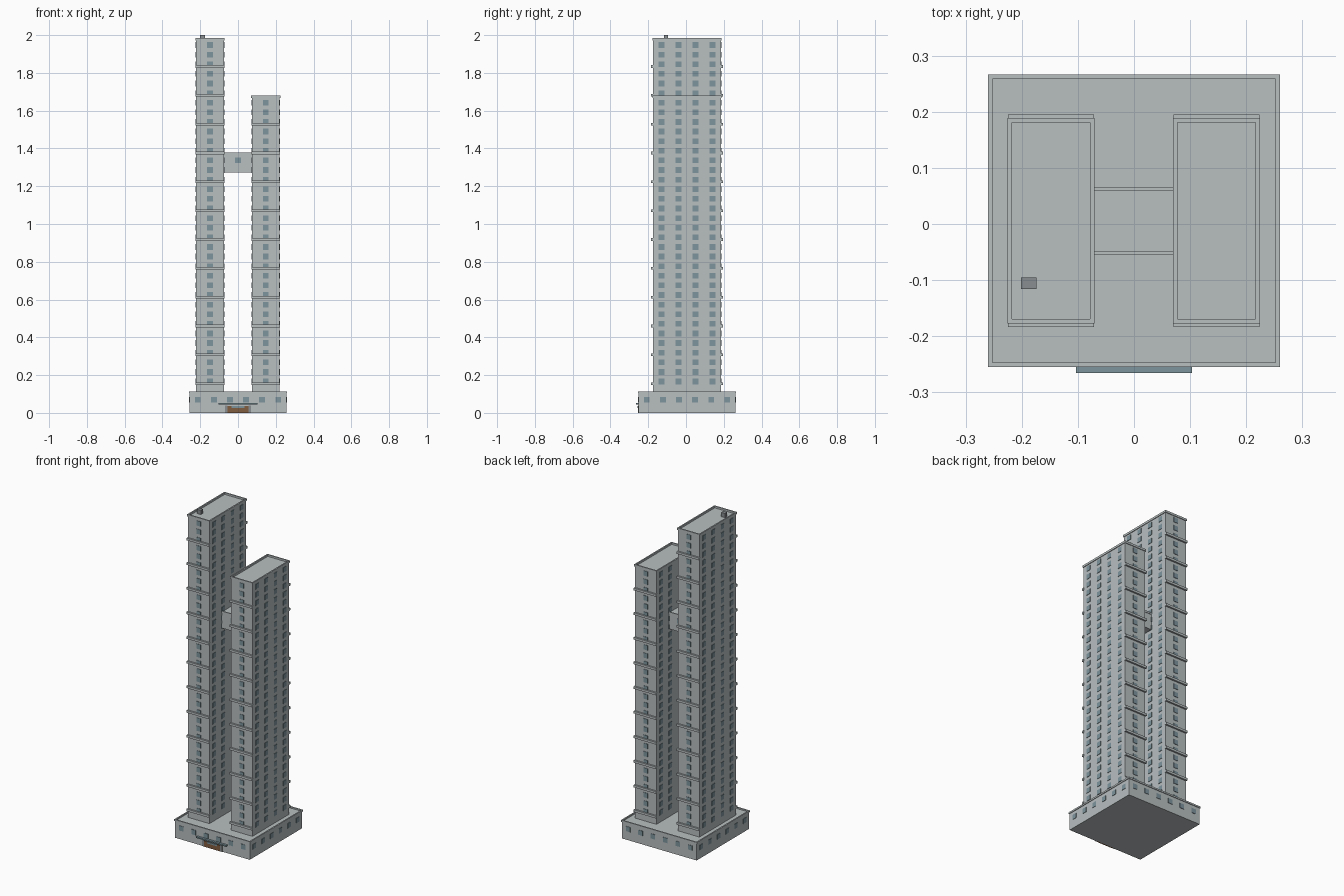
import bpy, bmesh
from mathutils import Matrix, Vector

if "Cube" in bpy.data.objects:
    bpy.data.objects.remove(bpy.data.objects["Cube"])

CY = 0.0055           # building centre in y
FLOOR = 0.0509        # storey height
WIN = 0.03            # window size
OUT = 0.0025          # window projection


def material(name, rgb):
    m = bpy.data.materials.new(name)
    m.diffuse_color = (*rgb, 1)
    m.use_nodes = True
    m.node_tree.nodes["Principled BSDF"].inputs["Base Color"].default_value = m.diffuse_color
    return m


wall = material("wall", (0.48, 0.52, 0.53))
glass = material("glass", (0.21, 0.30, 0.34))
wood = material("wood", (0.22, 0.11, 0.05))
metal = material("metal", (0.25, 0.27, 0.28))


def boxes(name, spans, mat):
    """One object from a list of (x0, x1, y0, y1, z0, z1) boxes."""
    bm = bmesh.new()
    for x0, x1, y0, y1, z0, z1 in spans:
        centre = Vector((x0 + x1, y0 + y1, z0 + z1)) / 2
        size = Matrix.Diagonal((x1 - x0, y1 - y0, z1 - z0, 1))
        bmesh.ops.create_cube(bm, size=1, matrix=Matrix.Translation(centre) @ size)
    me = bpy.data.meshes.new(name)
    bm.to_mesh(me)
    bm.free()
    me.materials.append(mat)
    ob = bpy.data.objects.new(name, me)
    bpy.context.collection.objects.link(ob)
    return ob


def rim(name, cx, hx, hy, z0, z1, w=0.008):
    """Parapet frame around a flat roof."""
    x0, x1, y0, y1 = cx - hx, cx + hx, CY - hy, CY + hy
    boxes(name, [(x0, x1, y0, y0 + w, z0, z1), (x0, x1, y1 - w, y1, z0, z1),
                 (x0, x0 + w, y0 + w, y1 - w, z0, z1),
                 (x1 - w, x1, y0 + w, y1 - w, z0, z1)], wall)


def windows(name, cx, hx, hy, xs, ys, zs):
    """Window panes on all four faces of a block."""
    h, spans = WIN / 2, []
    for z in zs:
        for s in (-1, 1):
            for x in xs:
                f = CY + s * hy
                spans.append((cx + x - h, cx + x + h, f - OUT, f + OUT, z - h, z + h))
            for y in ys:
                f = cx + s * hx
                spans.append((f - OUT, f + OUT, CY + y - h, CY + y + h, z - h, z + h))
    boxes(name, spans, glass)


# Podium with parapet and windows
P = 0.2565
boxes("podium", [(-P, P, CY - P, CY + P, 0, 0.106)], wall)
rim("podium_parapet", 0, P + 0.004, P + 0.004, 0.104, 0.114)
cols = [-0.2125 + 0.085 * i for i in range(6)]
windows("podium_windows", 0, P, P, cols, cols, [0.069])

# Towers with parapets, windows and balcony ledges
HX, HY = 0.0735, 0.179
for side, cx, floors, ledges in (("left", -0.148, 36, 12), ("right", 0.147, 30, 10)):
    top = 0.1415 + floors * FLOOR
    boxes(side + "_tower", [(cx - HX, cx + HX, CY - HY, CY + HY, 0.1, top)], wall)
    rim(side + "_tower_parapet", cx, HX + 0.004, HY + 0.004, top - 0.002, top + 0.011)
    windows(side + "_tower_windows", cx, HX, HY, [0],
            [-0.135 + 0.09 * i for i in range(4)],
            [0.166 + FLOOR * i for i in range(floors)])
    spans = []
    for k in range(ledges):
        z = 0.1545 + 3 * FLOOR * k
        for s in (-1, 1):
            a, b = sorted((CY + s * (HY - 0.002), CY + s * (HY + 0.0105)))
            spans.append((cx - HX - 0.003, cx + HX + 0.003, a, b, z - 0.007, z + 0.007))
    boxes(side + "_tower_ledges", spans, wall)

# Sky bridge between the towers
BY = 0.057
boxes("sky_bridge", [(-0.08, 0.08, CY - BY, CY + BY, 1.272, 1.372)], wall)
boxes("sky_bridge_parapet", [(-0.074, 0.074, CY + a, CY + b, 1.368, 1.379)
                             for a, b in ((-BY - 0.003, -BY + 0.003), (BY - 0.003, BY + 0.003))], wall)
boxes("sky_bridge_windows", [(-0.015, 0.015, CY + f - OUT, CY + f + OUT, 1.322, 1.352)
                             for f in (-BY, BY)], glass)

# Entrance: door, side posts, glass panel and canopy
F = CY - P
boxes("entrance_door", [(-0.055, 0.055, F - 0.004, F + 0.004, 0, 0.036)], wood)
boxes("entrance_posts", [(s * 0.0625 - 0.0065, s * 0.0625 + 0.0065, F - 0.003, F + 0.003, 0, 0.04)
                         for s in (-1, 1)], metal)
boxes("entrance_glass", [(-0.035, 0.035, F - 0.005, F + 0.002, 0.026, 0.036)], glass)
boxes("entrance_canopy", [(-0.103, 0.103, F - 0.0145, F + 0.002, 0.045, 0.053)], glass)

# Rooftop vent on the taller tower
boxes("roof_vent", [(-0.201, -0.174, -0.116, -0.095, 1.97, 2.0)], metal)
